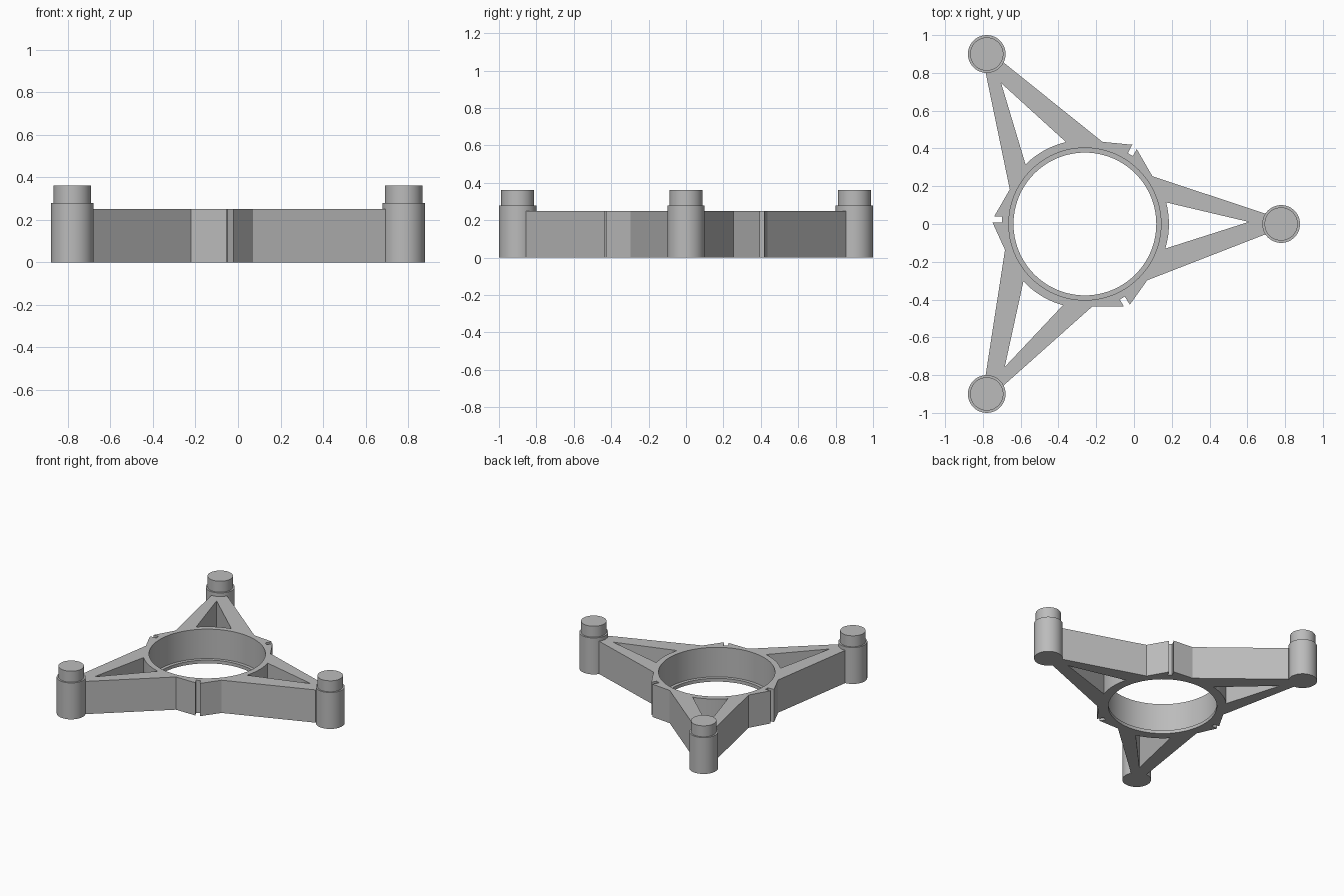
import bpy, bmesh
from math import cos, sin, pi, radians
from mathutils import Matrix, Vector

cube = bpy.data.objects.get("Cube")
if cube:
    bpy.data.objects.remove(cube, do_unlink=True)

CENTRE_X = -0.26
PIN_DISTANCE = 1.039
BORE, LIP_BORE, RIM = 0.403, 0.378, 0.445
PLATE_TOP, LIP_TOP = 0.25, 0.025

grey = bpy.data.materials.new("plain grey")
grey.use_nodes = True
grey.diffuse_color = (0.5, 0.5, 0.5, 1)
grey.node_tree.nodes["Principled BSDF"].inputs["Base Color"].default_value = (0.5, 0.5, 0.5, 1)


def arc(radius, start=0, end=360, steps=96):
    """Points along an arc, in degrees."""
    full = end - start == 360
    count = steps if full else steps + 1
    angles = [radians(start + (end - start) * i / steps) for i in range(count)]
    return [(radius * cos(a), radius * sin(a)) for a in angles]


def turned(points, third):
    """Rotate points by a number of third turns."""
    turn = Matrix.Rotation(third * 2 * pi / 3, 2)
    return [tuple(turn @ Vector(p)) for p in points]


def finish(name, mesh):
    obj = bpy.data.objects.new(name, mesh)
    bpy.context.collection.objects.link(obj)
    mesh.materials.clear()
    mesh.materials.append(grey)
    bpy.ops.object.select_all(action='DESELECT')
    obj.select_set(True)
    bpy.context.view_layer.objects.active = obj
    bpy.ops.object.shade_smooth_by_angle(angle=radians(30))
    return obj


def extruded(name, loops, height):
    """Extrude a filled outline, with holes, up from the floor."""
    curve = bpy.data.curves.new(name + " outline", 'CURVE')
    curve.dimensions = '2D'
    curve.fill_mode = 'BOTH'
    curve.extrude = height / 2
    for loop in loops:
        spline = curve.splines.new('POLY')
        spline.points.add(len(loop) - 1)
        for point, (x, y) in zip(spline.points, loop):
            point.co = (x, y, 0, 1)
        spline.use_cyclic_u = True
    helper = bpy.data.objects.new(name + " helper", curve)
    bpy.context.collection.objects.link(helper)
    graph = bpy.context.evaluated_depsgraph_get()
    mesh = bpy.data.meshes.new_from_object(helper.evaluated_get(graph))
    bpy.data.objects.remove(helper, do_unlink=True)
    bm = bmesh.new()
    bm.from_mesh(mesh)
    bmesh.ops.remove_doubles(bm, verts=bm.verts, dist=1e-5)
    bmesh.ops.recalc_face_normals(bm, faces=bm.faces)
    bmesh.ops.translate(bm, verts=bm.verts, vec=(CENTRE_X, 0, height / 2))
    bm.to_mesh(mesh)
    bm.free()
    return finish(name, mesh)


def stepped_pin(name, x, y):
    """Solid of revolution with a narrower top."""
    profile = [(0, 0), (0.1, 0), (0.1, 0.278), (0.088, 0.278), (0.088, 0.362), (0, 0.362)]
    bm = bmesh.new()
    verts = [bm.verts.new((r, 0, z)) for r, z in profile]
    edges = [bm.edges.new(pair) for pair in zip(verts, verts[1:])]
    bmesh.ops.spin(bm, geom=verts + edges, cent=(0, 0, 0), axis=(0, 0, 1),
                   angle=2 * pi, steps=48)
    bmesh.ops.remove_doubles(bm, verts=bm.verts, dist=1e-5)
    bmesh.ops.recalc_face_normals(bm, faces=bm.faces)
    bmesh.ops.translate(bm, verts=bm.verts, vec=(x, y, 0))
    mesh = bpy.data.meshes.new(name)
    bm.to_mesh(mesh)
    bm.free()
    return finish(name, mesh)


# One third of the outline: notched corner, then the arm tip
sector = [(0.040, -0.436), (0.206, -0.436), (0.185, -0.400), (0.211, -0.384),
          (0.238, -0.427), (0.330, -0.298), (0.955, -0.055), (0.955, 0.055)]
outline = [p for k in range(3) for p in turned(sector, k)]

# Arm window: curved against the ring, pointed toward the pin
window = arc(RIM, -17, 14.9, 10) + [(0.868, 0.011)]
windows = [turned(window, k) for k in range(3)]

extruded("three_arm_frame", [outline, arc(BORE)] + windows, PLATE_TOP)

# Thin ledge at the foot of the bore
extruded("bore_ledge", [arc(BORE), arc(LIP_BORE)], LIP_TOP)

# Pins at the arm tips
for k, label in enumerate(("left", "back_right", "front_right")):
    x, y = turned([(PIN_DISTANCE, 0)], k)[0]
    stepped_pin(label + "_pin", x + CENTRE_X, y)
